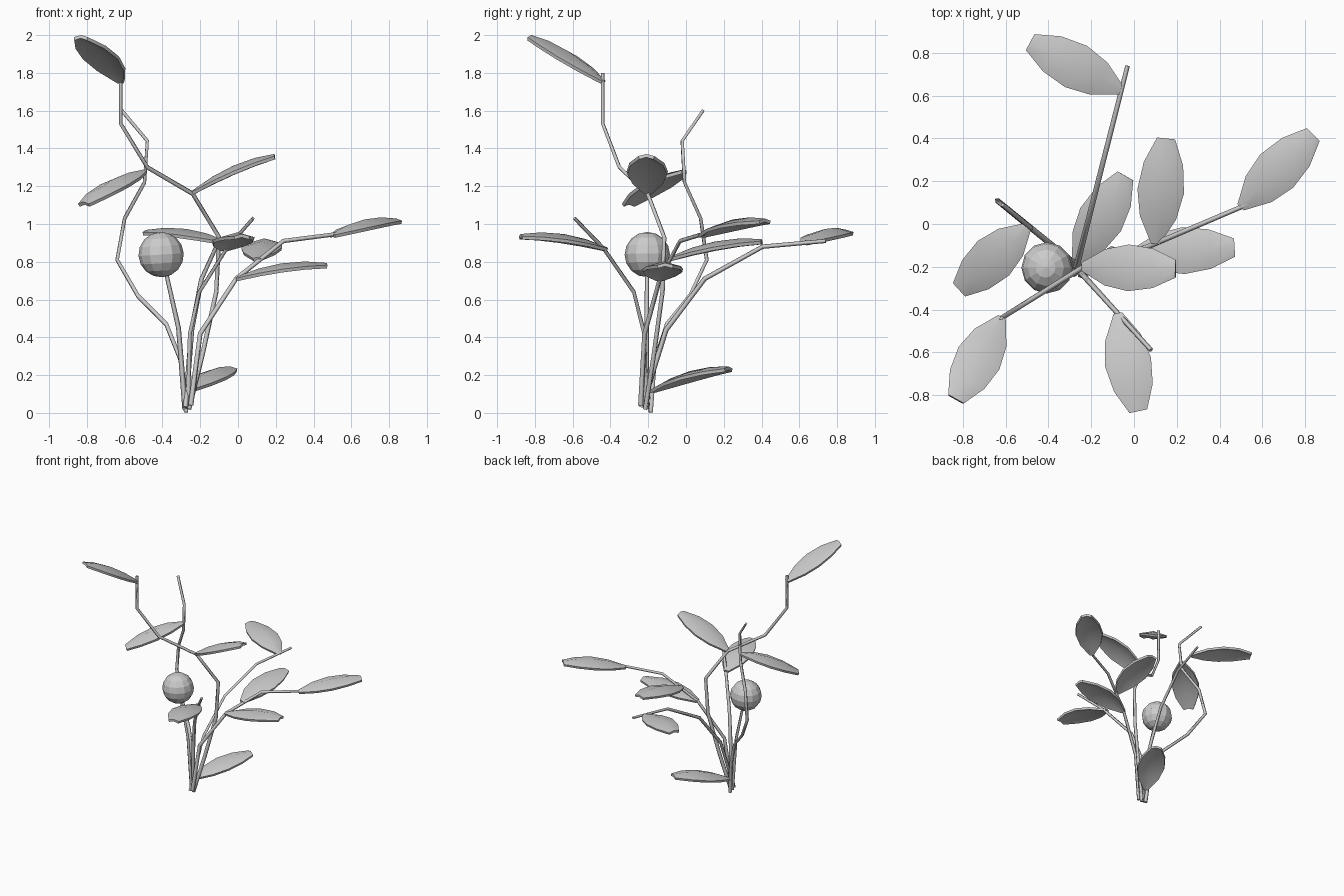
import bpy
from mathutils import Vector

if "Cube" in bpy.data.objects:
    bpy.data.objects.remove(bpy.data.objects["Cube"])


def to_mesh(ob):
    """Turn a curve or modified object into plain mesh."""
    bpy.ops.object.select_all(action='DESELECT')
    bpy.context.view_layer.objects.active = ob
    ob.select_set(True)
    bpy.ops.object.convert(target='MESH')


def stem(name, root_y, end, pts, radius=0.0135):
    """Thin faceted stalk lying in the vertical plane through root and end; pts are (x, z)."""
    x0 = pts[0][0]
    slope = (end[1] - root_y) / (end[0] - x0)
    cu = bpy.data.curves.new(name, 'CURVE')
    cu.dimensions = '3D'
    cu.bevel_depth = radius
    cu.bevel_resolution = 0
    cu.use_fill_caps = True
    sp = cu.splines.new('POLY')
    sp.points.add(len(pts) - 1)
    for i, (x, z) in enumerate(pts):
        sp.points[i].co = (x, root_y + (x - x0) * slope, z, 1)
        sp.points[i].radius = 1.1 - 0.3 * i / (len(pts) - 1)
    ob = bpy.data.objects.new(name, cu)
    bpy.context.collection.objects.link(ob)
    to_mesh(ob)


def leaf(name, base, tip, bow=0.035):
    """Blade from base to tip, bowed upward, edges drooping, with a blunt end."""
    a, b = Vector(base), Vector(tip)
    d = b - a
    side = Vector((-d.y, d.x, 0)).normalized()
    verts, faces = [], []
    for t, w in ((0, .018), (.25, .083), (.5, .107), (.76, .09), (1, .04)):
        c = a + d * t + Vector((0, 0, bow * 4 * t * (1 - t)))
        droop = Vector((0, 0, -.28 * w))
        verts += [c - side * w + droop, c, c + side * w + droop]
    for r in range(4):
        for k in range(2):
            i = r * 3 + k
            faces.append((i, i + 1, i + 4, i + 3))
    me = bpy.data.meshes.new(name)
    me.from_pydata(verts, [], faces)
    ob = bpy.data.objects.new(name, me)
    bpy.context.collection.objects.link(ob)
    m = ob.modifiers.new('thickness', 'SOLIDIFY')
    m.thickness = 0.018
    m.offset = 0
    to_mesh(ob)
    bpy.ops.object.shade_smooth_by_angle(angle=0.7)


# Stems fanning out of one root
stem('tall_stem', -.215, (-.62, -.44), [(-.26, .02), (-.19, .3), (-.115, .64), (-.10, .93),
     (-.24, 1.16), (-.48, 1.30), (-.62, 1.53), (-.62, 1.8)])
stem('left_stem', -.187, (-.64, .11), [(-.275, .003), (-.30, .27), (-.38, .47), (-.53, .62),
     (-.64, .81), (-.60, 1.03), (-.495, 1.22), (-.48, 1.44), (-.615, 1.6)])
stem('back_stem', -.235, (-.03, .74), [(-.278, .03), (-.245, .44), (-.193, .71), (-.115, .88), (-.03, .91)])
stem('front_stem', -.21, (.08, -.59), [(-.265, .03), (-.255, .42), (-.205, .64), (-.06, .87), (.08, 1.03)])
stem('right_stem', -.24, (.55, .10), [(-.25, .04), (-.20, .42), (-.01, .71), (.24, .91), (.55, .95)])
stem('fruit_stem', -.21, (-.405, -.205), [(-.28, .02), (-.315, .45), (-.385, .76)])

# Round fruit
bpy.ops.mesh.primitive_uv_sphere_add(segments=12, ring_count=8, radius=.12,
                                     location=(-.407, -.205, .838), rotation=(0, -.06, 0))
bpy.context.object.name = 'fruit'

# Leaves: base and tip of each
for name, base, tip in (
    ('top_leaf', (-.62, -.44, 1.755), (-.833, -.82, 1.992)),
    ('right_end_leaf', (.50, .08, .94), (.838, .418, 1.02)),
    ('right_back_leaf', (.10, -.09, .815), (.15, .40, .912)),
    ('upper_right_leaf', (-.24, -.2, 1.168), (.195, -.21, 1.362)),
    ('right_low_leaf', (-.01, -.14, .71), (.47, -.11, .785)),
    ('root_leaf', (-.27, -.18, .118), (-.04, .225, .237)),
    ('left_leaf', (-.495, -.01, 1.28), (-.815, -.305, 1.11)),
    ('front_leaf', (-.075, -.42, .868), (.02, -.875, .938)),
    ('back_leaf', (-.06, .625, .9), (-.485, .85, .96)),
):
    leaf(name, base, tip)
